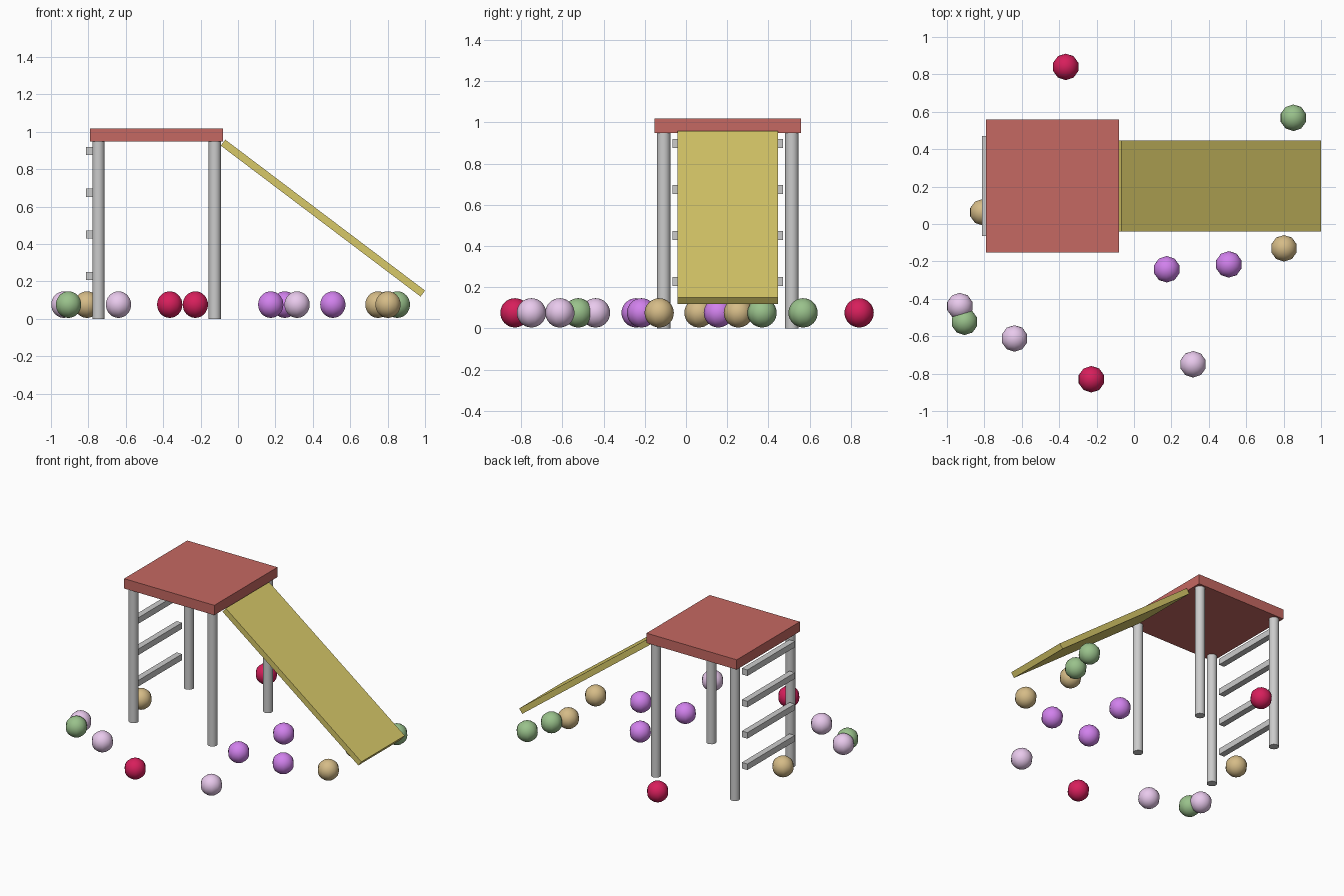
import bpy, math

if "Cube" in bpy.data.objects:
    bpy.data.objects.remove(bpy.data.objects["Cube"])

CX, CY = -0.435, 0.203   # tower centre


def material(name, rgb):
    m = bpy.data.materials.new(name)
    m.diffuse_color = [(c / 255) ** 2.2 for c in rgb] + [1]
    m.use_nodes = True
    m.node_tree.nodes["Principled BSDF"].inputs["Base Color"].default_value = m.diffuse_color
    return m


def finish(name, mat=None, smooth=False):
    ob = bpy.context.object
    ob.name = name
    if mat:
        ob.data.materials.append(mat)
    if smooth:
        bpy.ops.object.shade_smooth_by_angle(angle=math.radians(40))
    return ob


def box(name, loc, size, mat=None, tilt=0):
    bpy.ops.mesh.primitive_cube_add(size=1, location=loc, rotation=(0, tilt, 0))
    bpy.context.object.scale = size
    return finish(name, mat)


red = material("platform red", (196, 104, 98))
yellow = material("slide yellow", (214, 199, 104))
ball_mats = {
    "crimson": material("crimson", (214, 36, 92)),
    "green": material("green", (152, 192, 138)),
    "tan": material("tan", (212, 186, 134)),
    "purple": material("purple", (208, 128, 236)),
    "pink": material("pink", (232, 200, 236)),
}

# Platform
box("platform", (CX, CY, 0.983), (0.71, 0.71, 0.07), red)

# Four round legs
for sx in (-1, 1):
    for sy in (-1, 1):
        bpy.ops.mesh.primitive_cylinder_add(
            vertices=16, radius=0.033, depth=0.95,
            location=(CX + sx * 0.311, CY + sy * 0.311, 0.475))
        finish("leg", smooth=True)

# Ladder rungs
for i in range(4):
    box("ladder_rung", (-0.791, CY, 0.228 + i * 0.223), (0.043, 0.535, 0.043))

# Slide: tilted slab given by the ends of its top edge
x0, z0, x1, z1, t = -0.068, 0.958, 1.0, 0.151, 0.04
tilt = math.atan2(z0 - z1, x1 - x0)
box("slide", ((x0 + x1) / 2 - math.sin(tilt) * t / 2, CY,
              (z0 + z1) / 2 - math.cos(tilt) * t / 2),
    (math.hypot(x1 - x0, z0 - z1), 0.488, t), yellow, tilt)

# Scattered balls
balls = [
    ("crimson", -0.365, 0.84), ("crimson", -0.228, -0.83),
    ("green", 0.852, 0.568), ("green", 0.80, 0.369), ("green", -0.906, -0.523),
    ("tan", 0.802, -0.13), ("tan", -0.808, 0.063), ("tan", 0.748, 0.254),
    ("purple", 0.175, -0.242), ("purple", 0.507, -0.216), ("purple", 0.25, 0.157),
    ("pink", 0.316, -0.75), ("pink", -0.639, -0.612), ("pink", -0.931, -0.439),
]
for colour, x, y in balls:
    bpy.ops.mesh.primitive_uv_sphere_add(
        segments=10, ring_count=16, radius=0.071, location=(x, y, 0.076))
    finish(colour + "_ball", ball_mats[colour], smooth=True)
